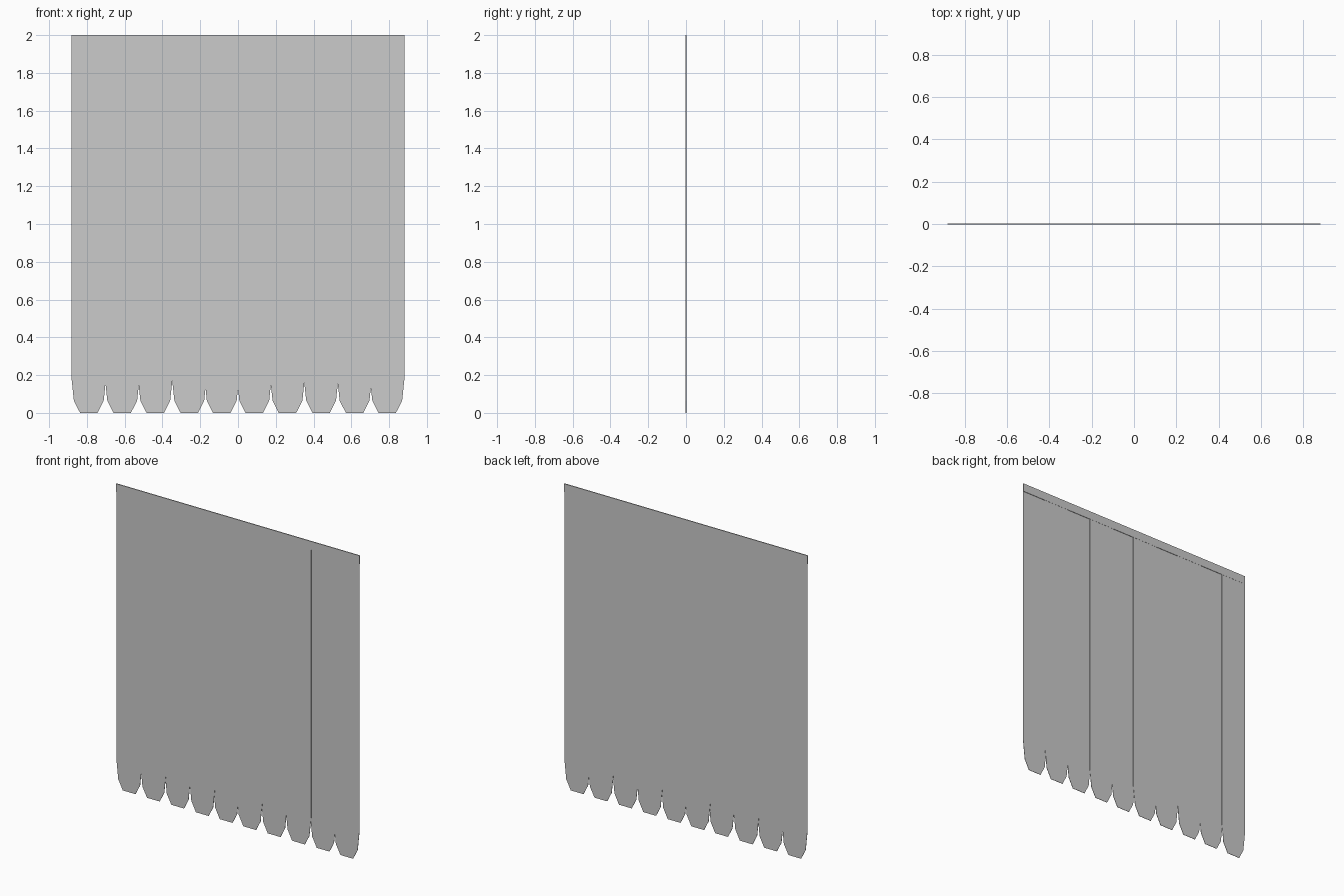
import bpy, bmesh

if "Cube" in bpy.data.objects:
    bpy.data.objects.remove(bpy.data.objects["Cube"])


def prism(name, outline, y0, y1):
    """Extrude an (x, z) outline from y0 to y1."""
    bm = bmesh.new()
    face = bm.faces.new([bm.verts.new((x, y0, z)) for x, z in outline])
    ext = bmesh.ops.extrude_face_region(bm, geom=[face])
    moved = [g for g in ext["geom"] if isinstance(g, bmesh.types.BMVert)]
    bmesh.ops.translate(bm, verts=moved, vec=(0, y1 - y0, 0))
    bmesh.ops.recalc_face_normals(bm, faces=bm.faces)
    mesh = bpy.data.meshes.new(name)
    bm.to_mesh(mesh)
    bm.free()
    obj = bpy.data.objects.new(name, mesh)
    bpy.context.collection.objects.link(obj)
    return obj


# Hanging strips: tapered lower corners, alternating in front and behind
half = [(0.046, 0.0), (0.079, 0.065), (0.092, 0.19), (0.092, 1.96)]
centres = [-0.79, -0.613, -0.438, -0.258, -0.086,
           0.086, 0.262, 0.44, 0.617, 0.79]
for i, c in enumerate(centres):
    outline = [(c + x, z) for x, z in half]
    outline += [(c - x, z) for x, z in reversed(half)]
    y0 = -0.002 if i % 2 else 0.0
    prism(f"curtain_strip_{i + 1}", outline, y0, y0 + 0.002)

# Flat header band clamping the strip tops
prism("header_band",
      [(-0.882, 1.945), (0.882, 1.945), (0.882, 2.0), (-0.882, 2.0)],
      -0.003, 0.003)
